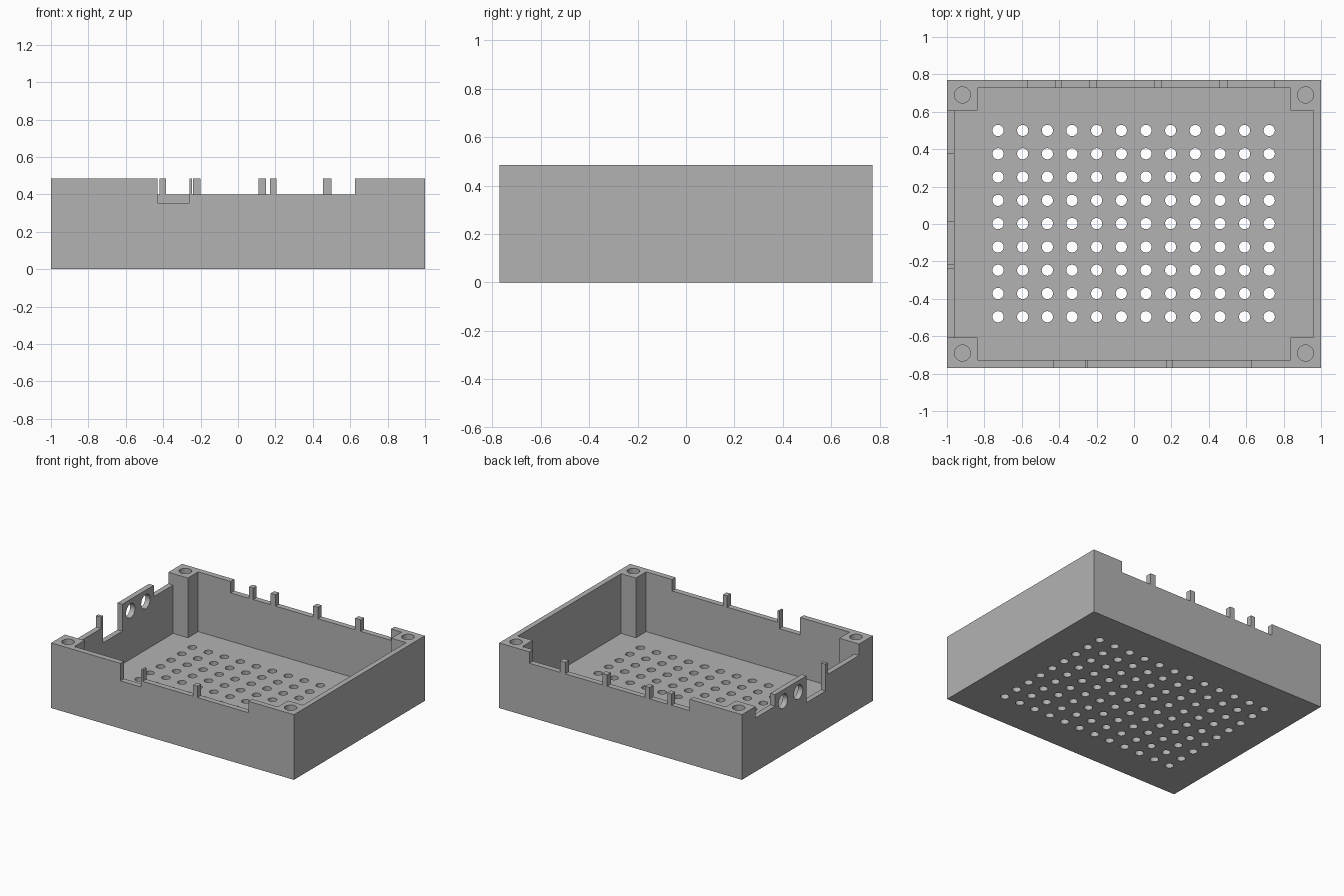
import bpy
import bmesh
from math import pi
from mathutils import Matrix, Vector

default = bpy.data.objects.get("Cube")
if default:
    bpy.data.objects.remove(default, do_unlink=True)

HX, HY, H = 1.0, 0.77, 0.485      # outer half sizes and height
IX, IY = 0.96, 0.728              # inner wall faces
PX, PY = 0.838, 0.608             # inner faces of the corner posts
FLOOR = 0.04
RIM = 0.40                        # bottom of the ordinary notches

grey = bpy.data.materials.new("plain grey")
grey.use_nodes = True
colour = (0.45, 0.45, 0.45, 1)
grey.diffuse_color = colour
grey.node_tree.nodes["Principled BSDF"].inputs["Base Color"].default_value = colour


def add_box(bm, lo, hi):
    lo, hi = Vector(lo), Vector(hi)
    size = hi - lo
    matrix = Matrix.Translation((lo + hi) / 2) @ Matrix.Diagonal((*size, 1))
    bmesh.ops.create_cube(bm, size=1, matrix=matrix)


def add_rod(bm, centre, radius, length, turn=Matrix()):
    bmesh.ops.create_cone(bm, cap_ends=True, segments=24, radius1=radius, radius2=radius,
                          depth=length, matrix=Matrix.Translation(centre) @ turn)


def make_object(name, bm):
    bmesh.ops.recalc_face_normals(bm, faces=bm.faces)
    mesh = bpy.data.meshes.new(name)
    bm.to_mesh(mesh)
    bm.free()
    mesh.materials.append(grey)
    obj = bpy.data.objects.new(name, mesh)
    bpy.context.collection.objects.link(obj)
    return obj


def cut(target, name, bm):
    cutter = make_object(name, bm)
    cutter.hide_render = True
    mod = target.modifiers.new(name, 'BOOLEAN')
    mod.operation = 'DIFFERENCE'
    mod.solver = 'EXACT'
    mod.object = cutter
    bpy.ops.object.modifier_apply(modifier=mod.name)
    bpy.data.objects.remove(cutter, do_unlink=True)


# Solid outer block
bm = bmesh.new()
add_box(bm, (-HX, -HY, 0), (HX, HY, H))
tray = make_object("enclosure_tray", bm)
bpy.context.view_layer.objects.active = tray
tray.select_set(True)

# Cavity: a plus-shaped profile that leaves four corner posts
bm = bmesh.new()
quarter = [(IX, PY), (PX, PY), (PX, IY)]
profile = (quarter + [(-x, y) for x, y in reversed(quarter)]
           + [(-x, -y) for x, y in quarter] + [(x, -y) for x, y in reversed(quarter)])
base = bm.faces.new([bm.verts.new((x, y, FLOOR)) for x, y in profile])
extruded = bmesh.ops.extrude_face_region(bm, geom=[base])["geom"]
bmesh.ops.translate(bm, vec=(0, 0, H), verts=[v for v in extruded if isinstance(v, bmesh.types.BMVert)])
cut(tray, "cavity_cutter", bm)

# Connector notches: (start, end, bottom) along each wall
front = [(-0.43, -0.26, 0.355), (-0.245, 0.17, RIM), (0.205, 0.625, RIM)]
back = [(-0.57, -0.42, RIM), (-0.385, -0.24, RIM), (-0.2, 0.11, RIM),
        (0.15, 0.455, RIM), (0.5, 0.75, RIM)]
side = [(-PY, -0.24, RIM), (-0.215, 0.01, 0.285), (0.38, PY, RIM)]
bm = bmesh.new()
for a, b, z in front:
    add_box(bm, (a, -HY - 0.1, z), (b, -IY + 0.05, H + 0.1))
for a, b, z in back:
    add_box(bm, (a, IY - 0.05, z), (b, HY + 0.1, H + 0.1))
for a, b, z in side:
    add_box(bm, (-HX - 0.1, a, z), (-IX + 0.05, b, H + 0.1))

# Two round ports in the side tab
for y in (0.107, 0.285):
    add_rod(bm, (-HX, y, RIM), 0.053, 0.2, Matrix.Rotation(pi / 2, 4, 'Y'))
cut(tray, "notch_cutter", bm)

# Floor vents and blind screw holes in the corner posts
bm = bmesh.new()
COLUMNS, ROWS = 12, 9
for i in range(COLUMNS):
    for j in range(ROWS):
        x = (i - (COLUMNS - 1) / 2) * 0.1318 - 0.002
        y = (j - (ROWS - 1) / 2) * 0.1245 + 0.002
        add_rod(bm, (x, y, FLOOR / 2), 0.03, 0.1)
for sx in (-1, 1):
    for sy in (-1, 1):
        add_rod(bm, (sx * 0.917, sy * 0.69, H), 0.043, 0.6)
cut(tray, "hole_cutter", bm)

bpy.ops.object.shade_smooth_by_angle(angle=pi / 6)
